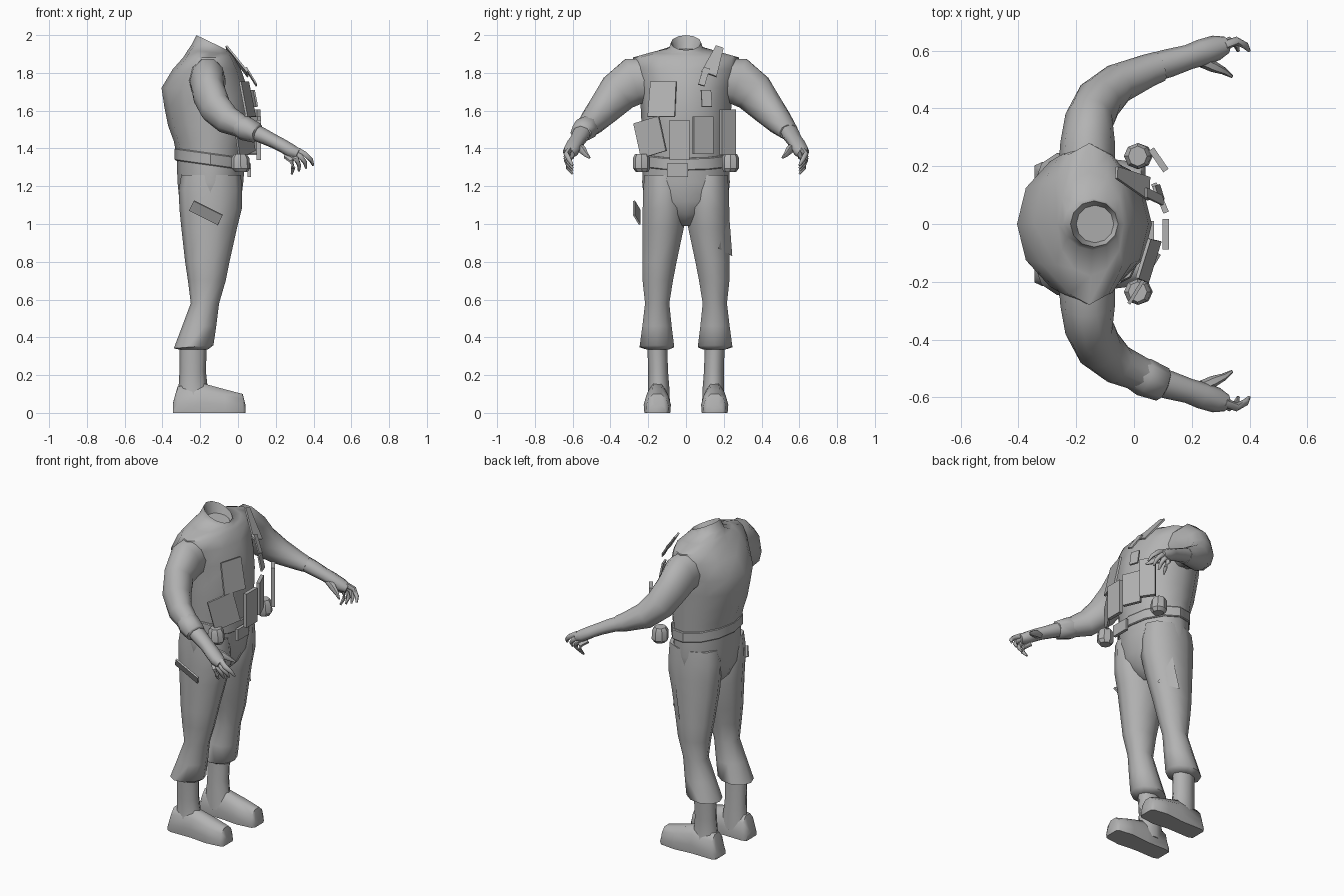
import bpy, bmesh, math
from mathutils import Vector, Euler

grey = bpy.data.materials.new("plain grey")
grey.diffuse_color = (0.45, 0.45, 0.45, 1)


def finish(name, bm, angle=60):
    bmesh.ops.recalc_face_normals(bm, faces=bm.faces)
    me = bpy.data.meshes.new(name)
    bm.to_mesh(me)
    bm.free()
    me.materials.append(grey)
    ob = bpy.data.objects.new(name, me)
    bpy.context.collection.objects.link(ob)
    bpy.ops.object.select_all(action='DESELECT')
    ob.select_set(True)
    bpy.context.view_layer.objects.active = ob
    bpy.ops.object.shade_smooth_by_angle(angle=math.radians(angle))
    return ob


def loft(name, rings, side=1, angle=60):
    """Skin a list of equal-length point rings; side = -1 mirrors across y."""
    bm = bmesh.new()
    vs = [[bm.verts.new((p[0], p[1] * side, p[2])) for p in r] for r in rings]
    n = len(rings[0])
    for a, b in zip(vs, vs[1:]):
        for i in range(n):
            j = (i + 1) % n
            bm.faces.new((a[i], a[j], b[j], b[i]))
    bm.faces.new(vs[0][::-1])
    bm.faces.new(vs[-1])
    return finish(name, bm, angle)


def level(z, x0, x1, y0, y1, tilt=0.0, n=12):
    """Horizontal ring between x0..x1 and y0..y1, sloped along x by tilt."""
    pts = []
    for i in range(n):
        a = 2 * math.pi * i / n
        dx = math.cos(a) * (x1 - x0) / 2
        pts.append((dx + (x0 + x1) / 2,
                    math.sin(a) * (y1 - y0) / 2 + (y0 + y1) / 2, z + tilt * dx))
    return pts


def tube(name, path, side=1, n=8):
    """Sweep through (x, y, z, horizontal radius, vertical radius)."""
    rings = []
    pts = [Vector(p[:3]) for p in path]
    for i, p in enumerate(pts):
        t = (pts[min(i + 1, len(pts) - 1)] - pts[max(i - 1, 0)]).normalized()
        u = t.cross(Vector((0, 0, 1))).normalized()
        v = u.cross(t)
        rings.append([p + u * math.cos(a) * path[i][3] + v * math.sin(a) * path[i][4]
                      for a in [2 * math.pi * k / n for k in range(n)]])
    return loft(name, rings, side)


def plate(name, loc, size, rot=(0, 0, 0), taper=1.0):
    """Thin box whose outside faces +x, optionally narrower at the top."""
    bm = bmesh.new()
    bmesh.ops.create_cube(bm, size=1)
    m = Euler(rot).to_matrix()
    for v in bm.verts:
        c = Vector((v.co.x * size[0], v.co.y * size[1], v.co.z * size[2]))
        if c.z > 0:
            c.y *= taper
        v.co = m @ c + Vector(loc)
    return finish(name, bm, 30)


# Torso with sloping shoulders and a hollow collar
loft("torso", [
    level(1.32, -0.32, 0.03, -0.225, 0.225, -0.12),
    level(1.42, -0.34, 0.04, -0.23, 0.23, -0.1),
    level(1.52, -0.37, 0.06, -0.235, 0.235),
    level(1.62, -0.39, 0.062, -0.24, 0.24),
    level(1.72, -0.405, 0.05, -0.25, 0.25),
    level(1.82, -0.345, 0.015, -0.275, 0.275),
    level(1.882, -0.29, -0.02, -0.28, 0.28),
    level(1.91, -0.265, -0.035, -0.18, 0.18, -0.1),
    level(1.93, -0.245, -0.045, -0.09, 0.09, -0.2),
    level(1.96, -0.22, -0.055, -0.08, 0.08, -0.48),
    level(1.915, -0.20, -0.07, -0.065, 0.065, -0.2)])

# Belt
loft("belt", [level(1.31, -0.33, 0.04, -0.233, 0.233, -0.14),
              level(1.315, -0.335, 0.045, -0.237, 0.237, -0.14),
              level(1.37, -0.335, 0.045, -0.237, 0.237, -0.14),
              level(1.375, -0.33, 0.04, -0.233, 0.233, -0.14)], angle=35)

# Seat of the trousers
loft("trouser_seat", [
    level(1.33, -0.325, 0.035, -0.228, 0.228, -0.12),
    level(1.22, -0.32, 0.028, -0.232, 0.232),
    level(1.12, -0.31, 0.015, -0.222, 0.222),
    level(1.05, -0.28, -0.02, -0.15, 0.15),
    level(0.99, -0.22, -0.08, -0.04, 0.04)])

for side, tag in ((1, "left"), (-1, "right")):
    # Trouser leg, gathered at the knee and flared at the cuff
    loft(tag + "_trouser_leg", [
        level(1.26, -0.30, 0.015, 0.02, 0.225, 0, 10),
        level(1.18, -0.314, 0.022, 0.002, 0.232, 0, 10),
        level(1.08, -0.31, 0.02, 0.0, 0.235, 0, 10),
        level(0.98, -0.30, -0.005, 0.006, 0.235, 0, 10),
        level(0.8, -0.28, -0.045, 0.045, 0.236, 0, 10),
        level(0.7, -0.265, -0.065, 0.065, 0.234, 0, 10),
        level(0.58, -0.25, -0.10, 0.085, 0.22, 0, 10),
        level(0.46, -0.295, -0.115, 0.072, 0.235, 0, 10),
        level(0.35, -0.34, -0.13, 0.058, 0.25, 0.08, 10),
        level(0.335, -0.31, -0.16, 0.09, 0.21, 0, 10)], side)

    # Boot shaft and foot
    loft(tag + "_boot_shaft", [
        level(0.36, -0.31, -0.165, 0.10, 0.205, 0, 8),
        level(0.22, -0.31, -0.17, 0.095, 0.20, 0, 8),
        level(0.13, -0.315, -0.16, 0.088, 0.20, 0, 8),
        level(0.05, -0.33, -0.14, 0.085, 0.21, 0, 8)], side)
    foot = []
    for x, w, h in ((-0.345, 0.05, 0.05), (-0.32, 0.062, 0.14), (-0.18, 0.06, 0.155),
                    (-0.07, 0.072, 0.125), (0.025, 0.06, 0.10), (0.04, 0.045, 0.04)):
        foot.append([(x, 0.152 + w * dy, h * dz) for dy, dz in
                     ((-0.95, 0), (0.95, 0), (1, 0.35), (0.8, 0.75), (0.35, 1),
                      (-0.35, 1), (-0.8, 0.75), (-1, 0.35))])
    loft(tag + "_foot", foot, side)

    # Sleeve bending at the elbow
    tube(tag + "_sleeve", [
        (-0.165, 0.15, 1.765, 0.10, 0.115), (-0.16, 0.28, 1.755, 0.095, 0.132),
        (-0.155, 0.36, 1.695, 0.085, 0.112), (-0.12, 0.43, 1.615, 0.082, 0.092),
        (-0.055, 0.487, 1.55, 0.07, 0.076), (0.05, 0.532, 1.50, 0.057, 0.053),
        (0.09, 0.546, 1.485, 0.053, 0.045)], side, 10)
    # Forearm, wrist and palm
    tube(tag + "_forearm", [
        (0.04, 0.535, 1.505, 0.05, 0.045), (0.12, 0.557, 1.472, 0.049, 0.042),
        (0.19, 0.578, 1.438, 0.043, 0.037), (0.235, 0.594, 1.415, 0.046, 0.036),
        (0.285, 0.61, 1.385, 0.044, 0.036), (0.32, 0.62, 1.37, 0.03, 0.028)], side)
    # Four curled fingers fanned from front to back
    for k in range(4):
        f = k / 3
        tube(f"{tag}_finger_{k + 1}", [
            (0.255 + 0.06 * f, 0.605 + 0.012 * f, 1.36 + 0.03 * f, 0.017, 0.017),
            (0.285 + 0.07 * f, 0.634, 1.335 + 0.035 * f, 0.015, 0.015),
            (0.292 + 0.095 * f, 0.627 - 0.01 * f, 1.298 + 0.04 * f, 0.012, 0.012),
            (0.285 + 0.113 * f, 0.60, 1.265 + 0.045 * f, 0.006, 0.006)], side, 6)
    tube(tag + "_thumb", [
        (0.22, 0.57, 1.41, 0.022, 0.022), (0.275, 0.545, 1.39, 0.02, 0.022),
        (0.31, 0.53, 1.37, 0.013, 0.015), (0.34, 0.51, 1.35, 0.005, 0.006)], side, 6)

    # Rounded belt pouch
    loft(tag + "_belt_pouch", [
        level(1.275, -0.015, 0.05, 0.20, 0.265, 0, 8),
        level(1.295, -0.035, 0.065, 0.19, 0.28, 0, 8),
        level(1.35, -0.035, 0.06, 0.19, 0.28, 0, 8),
        level(1.37, -0.02, 0.045, 0.20, 0.27, 0, 8)], side, 35)

# Turned-up cuff on the right sleeve
tube("right_sleeve_cuff", [
    (-0.01, 0.512, 1.525, 0.055, 0.055), (0.035, 0.53, 1.507, 0.067, 0.066),
    (0.10, 0.556, 1.482, 0.06, 0.054), (0.105, 0.558, 1.48, 0.045, 0.04)], -1, 8)

# Chest pockets, pouches, radio and buckle
plate("chest_pocket", (0.05, -0.125, 1.66), (0.012, 0.15, 0.19), (0, -0.2, -0.3), 0.95)
plate("side_pouch", (0.035, -0.19, 1.46), (0.012, 0.16, 0.19), (0.25, 0, -0.55))
plate("middle_pouch", (0.11, -0.035, 1.445), (0.022, 0.105, 0.21))
plate("magazine_pouch", (0.09, 0.09, 1.47), (0.02, 0.11, 0.2), (0, 0, 0.4))
plate("outer_pouch", (0.085, 0.222, 1.485), (0.022, 0.09, 0.24), (0, 0, 0.6))
plate("small_tag", (0.085, 0.108, 1.665), (0.01, 0.055, 0.09), (0, -0.2, 0.3))
plate("radio", (-0.005, 0.15, 1.865), (0.01, 0.085, 0.19), (-0.42, -0.6, 0.2), 0.5)
plate("radio_clip", (0.07, 0.095, 1.78), (0.008, 0.035, 0.11), (-0.35, -0.5, 0.2))
plate("buckle", (0.06, -0.045, 1.285), (0.018, 0.11, 0.07))

# Thigh pocket flaps
plate("right_thigh_flap", (-0.17, -0.26, 1.06), (0.17, 0.01, 0.065), (0.5, 0.46, 0))
bm = bmesh.new()
bm.faces.new([bm.verts.new(p) for p in
              ((-0.09, 0.23, 1.03), (-0.13, 0.245, 0.83), (-0.03, 0.17, 0.87))])
finish("left_thigh_flap", bm)
